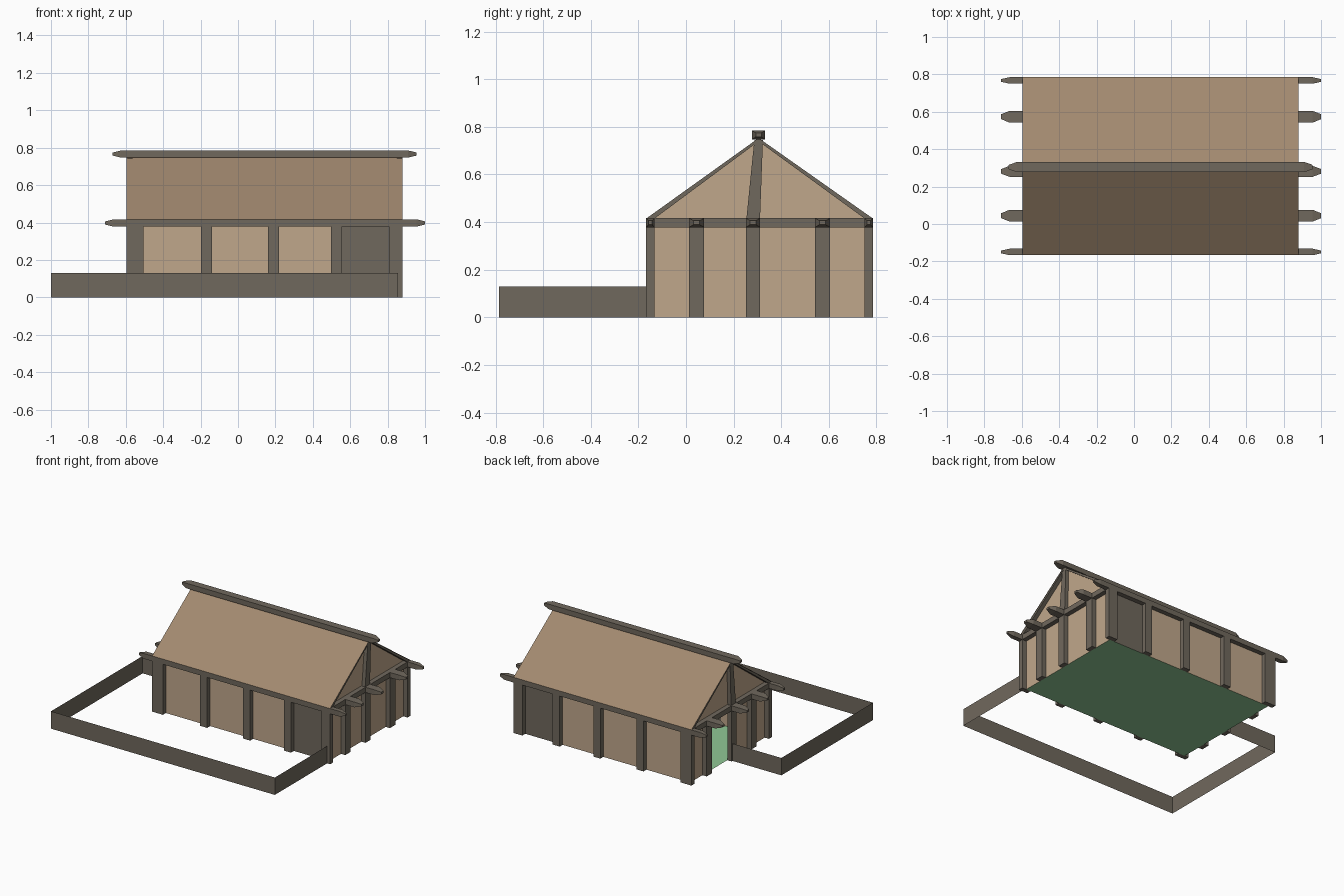
import bpy

if "Cube" in bpy.data.objects:
    bpy.data.objects.remove(bpy.data.objects["Cube"])

def material(name, rgb):
    m = bpy.data.materials.new(name)
    m.diffuse_color = (*rgb, 1)
    m.use_nodes = True
    m.node_tree.nodes["Principled BSDF"].inputs["Base Color"].default_value = m.diffuse_color
    return m

WALL = material("tan_plaster", (0.53, 0.39, 0.26))
ROOF = material("brown_roof", (0.36, 0.25, 0.16))
WOOD = material("grey_wood", (0.163, 0.14, 0.11))
FLOOR = material("green_floor", (0.28, 0.58, 0.30))

def mesh(name, verts, faces, mat):
    me = bpy.data.meshes.new(name)
    me.from_pydata(verts, [], faces)
    me.materials.append(mat)
    ob = bpy.data.objects.new(name, me)
    bpy.context.collection.objects.link(ob)
    return ob

def sheet(name, verts, mat):
    return mesh(name, verts, [tuple(range(len(verts)))], mat)

def prism(name, profile, x0, x1, mat):
    """Extrude a counter-clockwise (y, z) profile along x."""
    n = len(profile)
    verts = [(x, y, z) for x in (x0, x1) for y, z in profile]
    faces = [tuple(reversed(range(n))), tuple(range(n, 2 * n))]
    faces += [(i, (i + 1) % n, n + (i + 1) % n, n + i) for i in range(n)]
    return mesh(name, verts, faces, mat)

def box(name, x0, x1, y0, y1, z0, z1, mat):
    return prism(name, [(y0, z0), (y1, z0), (y1, z1), (y0, z1)], x0, x1, mat)

def log(name, x0, x1, y0, y1, z0, z1, taper=0.045, tip=0.42):
    """Square beam along x with both ends tapered."""
    yc, zc, hy, hz = (y0 + y1) / 2, (z0 + z1) / 2, (y1 - y0) / 2, (z1 - z0) / 2
    verts, faces = [], [(3, 2, 1, 0), (12, 13, 14, 15)]
    for x, s in ((x0, tip), (x0 + taper, 1), (x1 - taper, 1), (x1, tip)):
        verts += [(x, yc + a * hy * s, zc + b * hz * s)
                  for a, b in ((-1, -1), (1, -1), (1, 1), (-1, 1))]
    for r in (0, 4, 8):
        faces += [(r + i, r + (i + 1) % 4, r + 4 + (i + 1) % 4, r + 4 + i) for i in range(4)]
    return mesh(name, verts, faces, WOOD)

# main dimensions: outer faces of posts and recessed wall planes
XL, XR, YF, YB = -0.595, 0.88, -0.167, 0.785
WL, WR, WF, WB = -0.56, 0.845, -0.132, 0.75
H, BT, RY, RZ = 0.378, 0.417, 0.305, 0.755

# floor
sheet("floor", [(WL, WF, 0), (WR, WF, 0), (WR, WB, 0), (WL, WB, 0)], FLOOR)

# long walls: posts, panels and the dark end panel
long_posts = [(XL, -0.505), (-0.198, -0.139), (0.16, 0.218), (0.497, 0.556), (0.807, XR)]
for side, yo, yw in (("front", YF, WF), ("back", YB, WB)):
    for a, b in long_posts:
        box(side + "_post", a, b, min(yo, yw), max(yo, yw), 0, H, WOOD)
    for i in range(4):
        a, b = long_posts[i][1], long_posts[i + 1][0]
        v = [(a, yw, 0), (b, yw, 0), (b, yw, BT), (a, yw, BT)]
        if side == "back":
            v.reverse()
        sheet(side + "_panel", v, WOOD if i == 3 else WALL)

# end walls: posts, panels, cross beam, gable, rafters and king post
end_posts = [(YF, WF), (0.013, 0.076), (0.252, 0.311), (0.542, 0.605), (WB, YB)]
for side, xo, xw in (("left", XL, WL), ("right", XR, WR)):
    x0, x1 = min(xo, xw), max(xo, xw)
    for a, b in end_posts[1:-1]:
        box(side + "_post", x0, x1, a, b, 0, H, WOOD)
    for i in range(4):
        if side == "left" and i == 2:
            continue  # open doorway
        a, b = end_posts[i][1], end_posts[i + 1][0]
        v = [(xw, a, 0), (xw, b, 0), (xw, b, BT), (xw, a, BT)]
        if side == "left":
            v.reverse()
        sheet(side + "_panel", v, WALL)
    box(side + "_cross_beam", x0, x1, WF, WB, H, BT, WOOD)
    v = [(xw, YF + 0.01, BT), (xw, YB - 0.01, BT), (xw, RY, RZ - 0.008)]
    if side == "left":
        v.reverse()
    sheet(side + "_gable", v, WALL)
    e = 0.002  # keeps trim just below the roof sheet
    prism(side + "_front_rafter", [(YF, BT - e), (WF, BT - e), (RY, RZ - 0.016), (RY, RZ - e)],
          x0 + e, x1 - e, WOOD)
    prism(side + "_back_rafter", [(WB, BT - e), (YB, BT - e), (RY, RZ - e), (RY, RZ - 0.016)],
          x0 + e, x1 - e, WOOD)
    prism(side + "_king_post", [(0.254, BT), (0.311, BT), (0.323, 0.745), (0.287, 0.745)],
          x0 + 2 * e, x1 - 2 * e, WOOD)

# pointed logs running through the house, and the ridge log
for a, b in end_posts:
    log("eave_log", -0.71, 1.0, a, b, H, BT)
log("ridge_log", -0.67, 0.955, 0.277, 0.332, 0.747, 0.785)

# roof slopes
sheet("front_roof", [(XL, YF, BT), (XR, YF, BT), (XR, RY, RZ), (XL, RY, RZ)], ROOF)
sheet("back_roof", [(XR, YB, BT), (XL, YB, BT), (XL, RY, RZ), (XR, RY, RZ)], ROOF)

# yard fence as thin sheets around the front and left
path = [(XL, 0.3), (-1, 0.3), (-1, -0.785), (0.855, -0.785), (0.855, YF)]
for (ax, ay), (bx, by) in zip(path, path[1:]):
    sheet("fence", [(ax, ay, 0), (bx, by, 0), (bx, by, 0.13), (ax, ay, 0.13)], WOOD)
